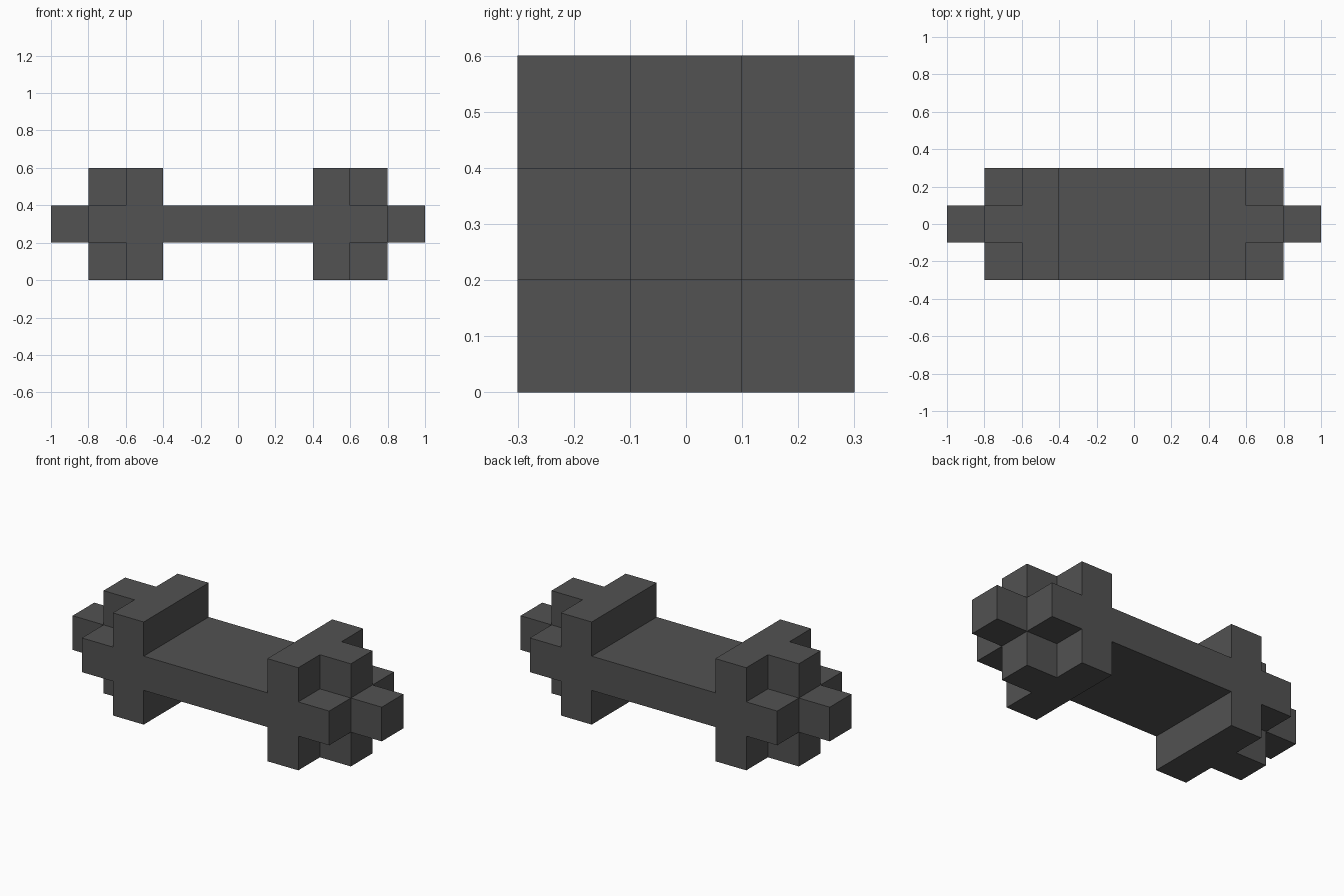
import bpy
import bmesh
import math
from mathutils import Vector

default = bpy.data.objects.get("Cube")
if default:
    bpy.data.objects.remove(default, do_unlink=True)

CELL = 0.2          # edge length of one block
NX, NY, NZ = 10, 3, 3

# Single dark grey material
grey = bpy.data.materials.new("dark_grey")
grey.use_nodes = True
colour = (0.084, 0.084, 0.084, 1.0)
grey.diffuse_color = colour
bsdf = next(n for n in grey.node_tree.nodes if n.type == 'BSDF_PRINCIPLED')
bsdf.inputs["Base Color"].default_value = colour
bsdf.inputs["Roughness"].default_value = 0.8


def filled(i, j, k):
    """True where the blocky shape is solid; both ends mirror each other."""
    if not (0 <= i < NX and 0 <= j < NY and 0 <= k < NZ):
        return False
    from_end = min(i, NX - 1 - i)
    dy, dz = abs(j - 1), abs(k - 1)
    if from_end == 0:            # end knob: centre block only
        return dy + dz == 0
    if from_end == 1:            # cross-shaped step
        return dy + dz <= 1
    if from_end == 2:            # full square plate
        return True
    return dz == 0               # wide flat bar between the plates


def add_cell_face(bm, cell, axis, sign):
    """Add the square on one side of a block, wound to face outwards."""
    centre = Vector(((cell[0] + 0.5 - NX / 2) * CELL,
                     (cell[1] + 0.5 - NY / 2) * CELL,
                     (cell[2] + 0.5) * CELL))
    h = CELL / 2
    n, u, v = Vector(), Vector(), Vector()
    n[axis] = sign * h
    u[(axis + 1) % 3] = h
    v[(axis + 2) % 3] = h * sign
    corners = (-u - v, u - v, u + v, v - u)
    bm.faces.new([bm.verts.new(centre + n + c) for c in corners])


# Closed shell made from the exposed block sides only
bm = bmesh.new()
for i in range(NX):
    for j in range(NY):
        for k in range(NZ):
            if not filled(i, j, k):
                continue
            for axis in range(3):
                for sign in (-1, 1):
                    beside = [i, j, k]
                    beside[axis] += sign
                    if not filled(*beside):
                        add_cell_face(bm, (i, j, k), axis, sign)

# Weld the blocks and merge coplanar squares into large flat faces
bmesh.ops.remove_doubles(bm, verts=bm.verts, dist=0.001)
bmesh.ops.dissolve_limit(bm, angle_limit=math.radians(1),
                         verts=bm.verts, edges=bm.edges)

mesh = bpy.data.meshes.new("blocky_bar_with_stepped_ends")
bm.to_mesh(mesh)
bm.free()
mesh.materials.append(grey)
bar = bpy.data.objects.new("blocky_bar_with_stepped_ends", mesh)
bpy.context.collection.objects.link(bar)
